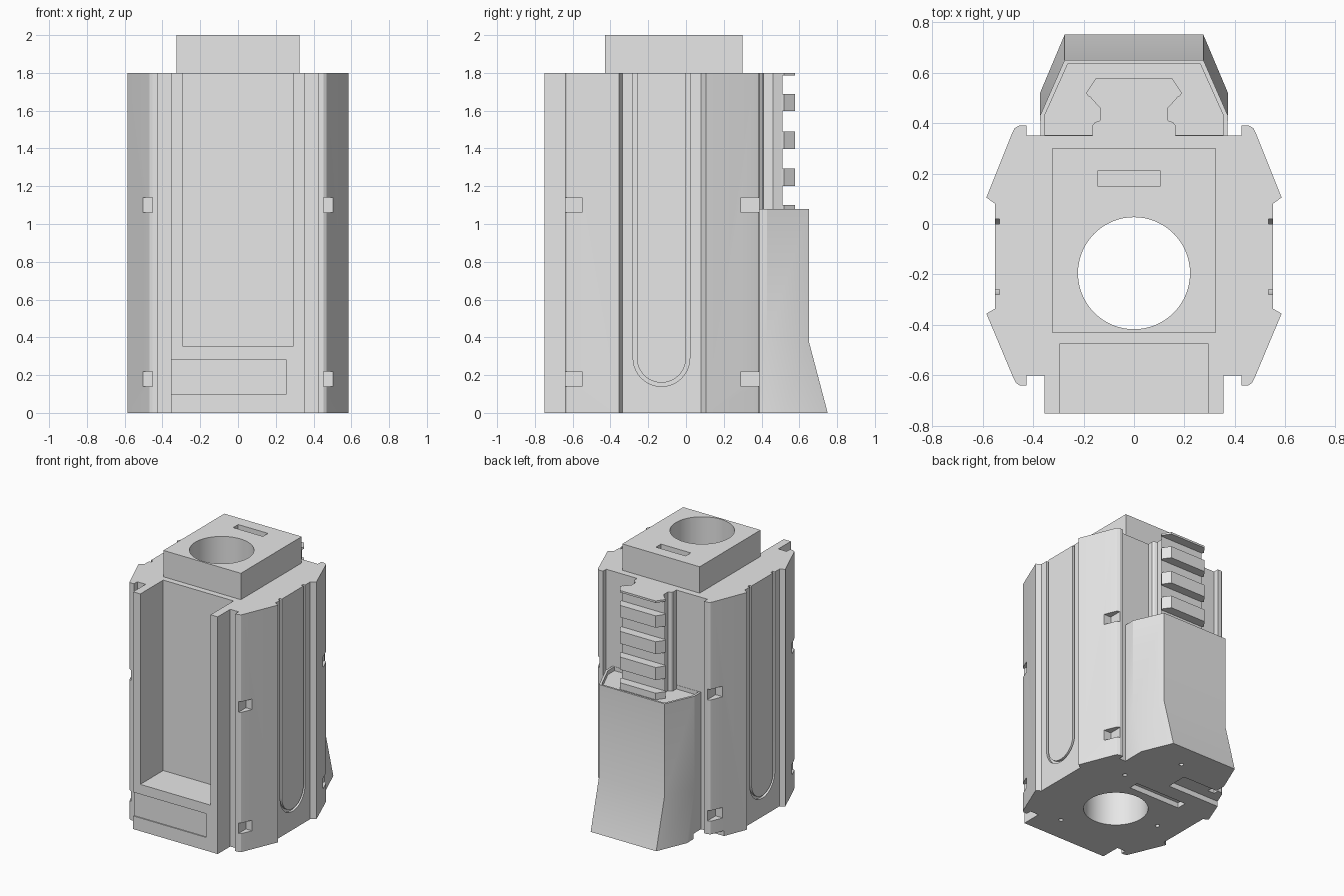
import bpy, bmesh, math

cube = bpy.data.objects.get("Cube")
if cube:
    bpy.data.objects.remove(cube, do_unlink=True)

grey = bpy.data.materials.new("light_grey")
grey.use_nodes = True
colour = (0.8, 0.8, 0.8, 1)
grey.diffuse_color = colour
grey.node_tree.nodes["Principled BSDF"].inputs["Base Color"].default_value = colour


def loft(bm, sections):
    """Closed solid through matching rings of 3D points."""
    rings = [[bm.verts.new(p) for p in s] for s in sections]
    n = len(rings[0])
    faces = [bm.faces.new(rings[0]), bm.faces.new(rings[-1])]
    for a, b in zip(rings, rings[1:]):
        for i in range(n):
            j = (i + 1) % n
            faces.append(bm.faces.new((a[i], a[j], b[j], b[i])))
    bmesh.ops.recalc_face_normals(bm, faces=faces)


def prism(bm, outline, low, high):
    loft(bm, [[(x, y, z) for x, y in outline] for z in (low, high)])


def box(bm, x0, x1, y0, y1, z0, z1):
    prism(bm, [(x0, y0), (x1, y0), (x1, y1), (x0, y1)], z0, z1)


def circle(x, y, r, n):
    return [(x + r * math.cos(math.tau * i / n), y + r * math.sin(math.tau * i / n))
            for i in range(n)]


def both_sides(half):
    """Complete an outline given its +x half."""
    return half + [(-x, y) for x, y in reversed(half)]


def make(name, bm):
    mesh = bpy.data.meshes.new(name)
    bm.to_mesh(mesh)
    bm.free()
    mesh.materials.append(grey)
    ob = bpy.data.objects.new(name, mesh)
    bpy.context.collection.objects.link(ob)
    return ob


# Main body: one vertical extrusion with flanged corners
body_half = [(0.355, -0.75), (0.355, -0.6), (0.425, -0.6), (0.425, -0.64),
             (0.452, -0.64), (0.468, -0.63), (0.478, -0.61), (0.585, -0.355),
             (0.55, -0.335), (0.55, 0.08), (0.585, 0.105), (0.483, 0.36),
             (0.473, 0.38), (0.455, 0.39), (0.425, 0.39), (0.425, 0.35)]
bm = bmesh.new()
prism(bm, both_sides(body_half), 0, 1.8)
body = make("body", bm)

# Raised block on top
bm = bmesh.new()
box(bm, -0.325, 0.325, -0.43, 0.3, 1.8, 2)
top_block = make("top_block", bm)

# Rear holder, flared toward the foot
bm = bmesh.new()
loft(bm, [[(x, y, z) for x, y in both_sides([(0.37, 0.345), (0.372, side), (0.275, back)])]
          for z, side, back in ((0, 0.52, 0.75), (0.38, 0.43, 0.65), (1.08, 0.43, 0.65))])
holder = make("rear_holder", bm)

# Toothed rear rail
core = [(0.165, 0.345), (0.165, 0.39), (0.155, 0.403), (0.135, 0.41),
        (0.135, 0.46), (0.18, 0.51)]
tooth = [(0.18, 0.505), (0.19, 0.52), (0.15, 0.578)]
bm = bmesh.new()
prism(bm, both_sides(core), 1.04, 1.8)
for low, high in ((1.04, 1.1), (1.2, 1.295), (1.397, 1.49), (1.597, 1.687), (1.785, 1.8)):
    prism(bm, both_sides(tooth), low, high)
rail = make("rear_rail", bm)

# Cutters
bm = bmesh.new()
prism(bm, circle(0, -0.195, 0.222, 64), -0.1, 2.1)       # bore
box(bm, -0.145, 0.105, 0.15, 0.21, 0.2, 2.1)             # top slot
box(bm, -0.295, 0.295, -0.9, -0.475, 0.355, 1.9)         # front recess
box(bm, -0.4, 0.258, -0.9, -0.742, 0.1, 0.28)            # front panel
box(bm, -0.32, 0.11, 0.09, 0.165, -0.1, 0.04)            # bottom slot
box(bm, -0.52, -0.08, 0.28, 0.44, -0.1, 0.04)            # bottom rear pocket
prism(bm, both_sides([(0.354, 0.352), (0.354, 0.43), (0.262, 0.635)]), 1.05, 1.2)
for x, y in ((0.045, 0.56), (0.25, 0.2), (-0.37, -0.19), (0.19, -0.555)):
    prism(bm, circle(x, y, 0.016, 12), -0.1, 0.05)       # foot holes

arc = [math.pi * i / 20 for i in range(21)]
groove = [(-0.13 - s * r * math.cos(a), 0.29 - r * math.sin(a))
          for r, s, seq in ((0.15, 1, arc), (0.13, 1, arc[::-1])) for a in seq]
groove = ([(-0.28, 1.9)] + groove[:21] + [(0.02, 1.9), (0, 1.9)] + groove[21:]
          + [(-0.26, 1.9)])
for side in (-1, 1):
    # U-shaped side channel
    loft(bm, [[(side * x, y, z) for y, z in groove] for x in (0.532, 0.65)])
    # Clip notches in the corner flanges
    for z in (0.14, 1.06):
        for y0, y1 in ((-0.7, -0.55), (0.29, 0.45)):
            xs = sorted((side * 0.452, side * 0.65))
            box(bm, *xs, y0, y1, z, z + 0.08)
cutter = make("cutter", bm)
cutter.hide_render = True

for ob in (body, top_block, holder):
    mod = ob.modifiers.new("cuts", "BOOLEAN")
    mod.operation = "DIFFERENCE"
    mod.solver = "EXACT"
    mod.object = cutter
    bpy.context.view_layer.objects.active = ob
    bpy.ops.object.modifier_apply(modifier=mod.name)
bpy.data.objects.remove(cutter, do_unlink=True)

# Smooth the rounded walls, keep edges crisp
bpy.ops.object.select_all(action="DESELECT")
for ob in (body, top_block, holder, rail):
    ob.select_set(True)
bpy.context.view_layer.objects.active = body
bpy.ops.object.shade_smooth_by_angle(angle=math.radians(25))
